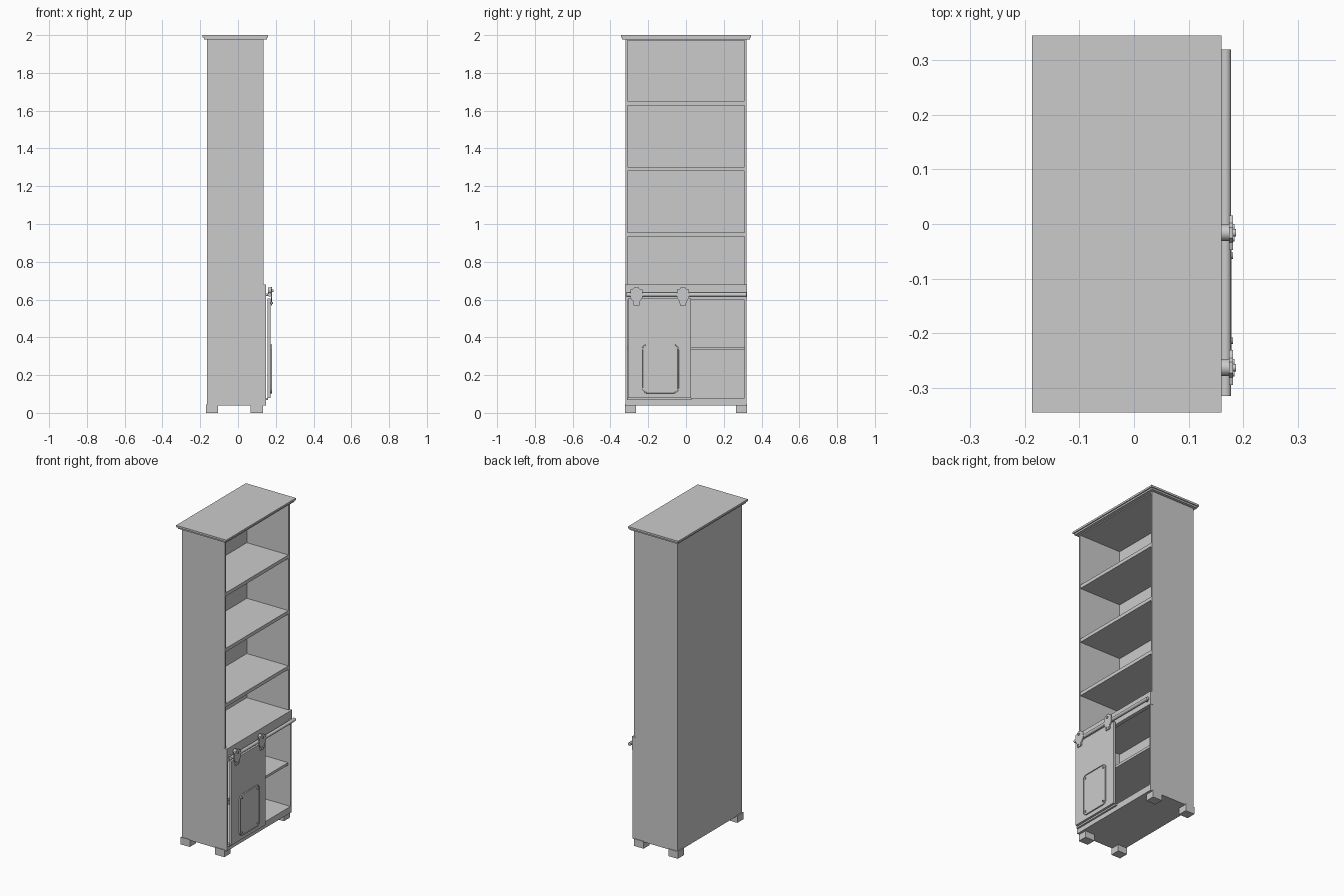
import bpy, bmesh, math
from mathutils import Matrix

if "Cube" in bpy.data.objects:
    bpy.data.objects.remove(bpy.data.objects["Cube"])


def mesh_object(name, bm):
    bmesh.ops.recalc_face_normals(bm, faces=bm.faces)
    me = bpy.data.meshes.new(name)
    bm.to_mesh(me)
    bm.free()
    ob = bpy.data.objects.new(name, me)
    bpy.context.collection.objects.link(ob)
    return ob


def box(name, x0, x1, y0, y1, z0, z1, bevel=0):
    bm = bmesh.new()
    bmesh.ops.create_cube(bm, size=1)
    for v in bm.verts:
        v.co = ((x0, x1)[v.co.x > 0], (y0, y1)[v.co.y > 0], (z0, z1)[v.co.z > 0])
    ob = mesh_object(name, bm)
    if bevel:
        m = ob.modifiers.new("bevel", 'BEVEL')
        m.width, m.segments = bevel, 2
    return ob


def prism(name, pts, lo, hi, axis):
    """Extrude an outline: (y, z) along x, or (x, z) along y."""
    bm = bmesh.new()
    place = (lambda t, a, b: (t, a, b)) if axis == 'X' else (lambda t, a, b: (a, t, b))
    a = [bm.verts.new(place(lo, *p)) for p in pts]
    b = [bm.verts.new(place(hi, *p)) for p in pts]
    bm.faces.new(a)
    bm.faces.new(b[::-1])
    for i in range(len(pts)):
        j = (i + 1) % len(pts)
        bm.faces.new((a[i], a[j], b[j], b[i]))
    return mesh_object(name, bm)


def rod(name, r, lo, hi, u, z, axis, n=24):
    """Cylinder along x (u is y) or along y (u is x)."""
    bm = bmesh.new()
    rot = Matrix.Rotation(math.pi / 2, 4, 'Y' if axis == 'X' else 'X')
    mid = (lo + hi) / 2
    loc = (mid, u, z) if axis == 'X' else (u, mid, z)
    bmesh.ops.create_cone(bm, cap_ends=True, segments=n, radius1=r, radius2=r,
                          depth=hi - lo, matrix=Matrix.Translation(loc) @ rot)
    for f in bm.faces:
        f.smooth = len(f.verts) == 4
    for e in bm.edges:
        e.smooth = all(len(f.verts) == 4 for f in e.link_faces)
    return mesh_object(name, bm)


def rounded(cy, cz, hw, hh, r, n=6):
    pts = []
    for k, (sy, sz) in enumerate(((1, 1), (-1, 1), (-1, -1), (1, -1))):
        for i in range(n + 1):
            t = (k + i / n) * math.pi / 2
            pts.append((cy + sy * (hw - r) + r * math.cos(t), cz + sz * (hh - r) + r * math.sin(t)))
    return pts


# Cabinet sides, deeper in the lower part
side = [(-0.165, 0.04), (0.147, 0.04), (0.147, 0.675), (0.135, 0.675), (0.135, 1.983), (-0.165, 1.983)]
prism("side_left", side, -0.32, -0.309, 'Y')
prism("side_right", side, 0.309, 0.32, 'Y')
box("back_panel", -0.165, -0.155, -0.31, 0.31, 0.04, 1.983)

# Stepped top
box("top_moulding", -0.180, 0.153, -0.338, 0.338, 1.978, 1.99)
box("top_board", -0.187, 0.160, -0.345, 0.345, 1.988, 2.0)

# Open shelves
for i, z in enumerate((0.934, 1.28, 1.628)):
    box(f"shelf_{i + 1}", -0.157, 0.133, -0.31, 0.31, z, z + 0.022)
box("top_inner", -0.157, 0.133, -0.31, 0.31, 1.972, 1.984)
box("middle_shelf", -0.157, 0.130, -0.31, 0.31, 0.66, 0.68)
box("lower_shelf", -0.157, 0.130, -0.31, 0.31, 0.334, 0.35)
box("bottom_board", -0.157, 0.147, -0.31, 0.31, 0.04, 0.08)
box("rail_header", 0.125, 0.149, -0.322, 0.322, 0.597, 0.68)

# Feet
for x0, x1, a in ((-0.170, -0.107, "back"), (0.067, 0.132, "front")):
    for s, b in ((-1, "left"), (1, "right")):
        ys = sorted((s * 0.265, s * 0.324))
        box(f"foot_{a}_{b}", x0, x1, *ys, 0.0, 0.045)

# Sliding rail with standoffs
rod("door_rail", 0.0105, -0.315, 0.32, 0.1675, 0.626, 'Y')
for y in (-0.295, 0.0, 0.295):
    rod("rail_standoff", 0.007, 0.145, 0.168, y, 0.626, 'X', 16)

# Sliding door and floor guide
box("sliding_door", 0.155, 0.172, -0.308, 0.026, 0.078, 0.606, 0.002)
box("door_guide", 0.145, 0.158, -0.312, 0.028, 0.068, 0.080)

# Hangers: strap, wheel and bolts
half = [(0.016, 0.568), (0.018, 0.590), (0.032, 0.608), (0.032, 0.652), (0.018, 0.656), (0.010, 0.666)]
for yc in (-0.263, -0.016):
    out = [(yc + y, z) for y, z in half] + [(yc - y, z) for y, z in half[::-1]]
    prism("hanger_strap", out, 0.174, 0.181, 'X')
    rod("hanger_wheel", 0.015, 0.160, 0.175, yc, 0.648, 'X')
    rod("hanger_wheel_bolt", 0.007, 0.180, 0.187, yc, 0.646, 'X', 12)
    for y in (-0.010, 0.010):
        rod("hanger_screw", 0.006, 0.171, 0.184, yc + y, 0.582, 'X', 12)

# Rounded door plate with raised rim and corner screws
cy, cz = -0.136, 0.233
prism("door_plate", rounded(cy, cz, 0.098, 0.130, 0.028), 0.171, 0.176, 'X')
bm = bmesh.new()
loops = []
for x, inset in ((0.175, 0), (0.179, 0.001), (0.179, 0.005), (0.175, 0.006)):
    ring = rounded(cy, cz, 0.098 - inset, 0.130 - inset, 0.028 - inset)
    loops.append([bm.verts.new((x, *p)) for p in ring])
for k in range(4):
    a, b = loops[k], loops[(k + 1) % 4]
    for i in range(len(a)):
        j = (i + 1) % len(a)
        bm.faces.new((a[i], a[j], b[j], b[i]))
mesh_object("door_plate_rim", bm)
for sy in (-1, 1):
    for sz in (-1, 1):
        rod("plate_screw", 0.006, 0.175, 0.181, cy + sy * 0.078, cz + sz * 0.108, 'X', 12)
